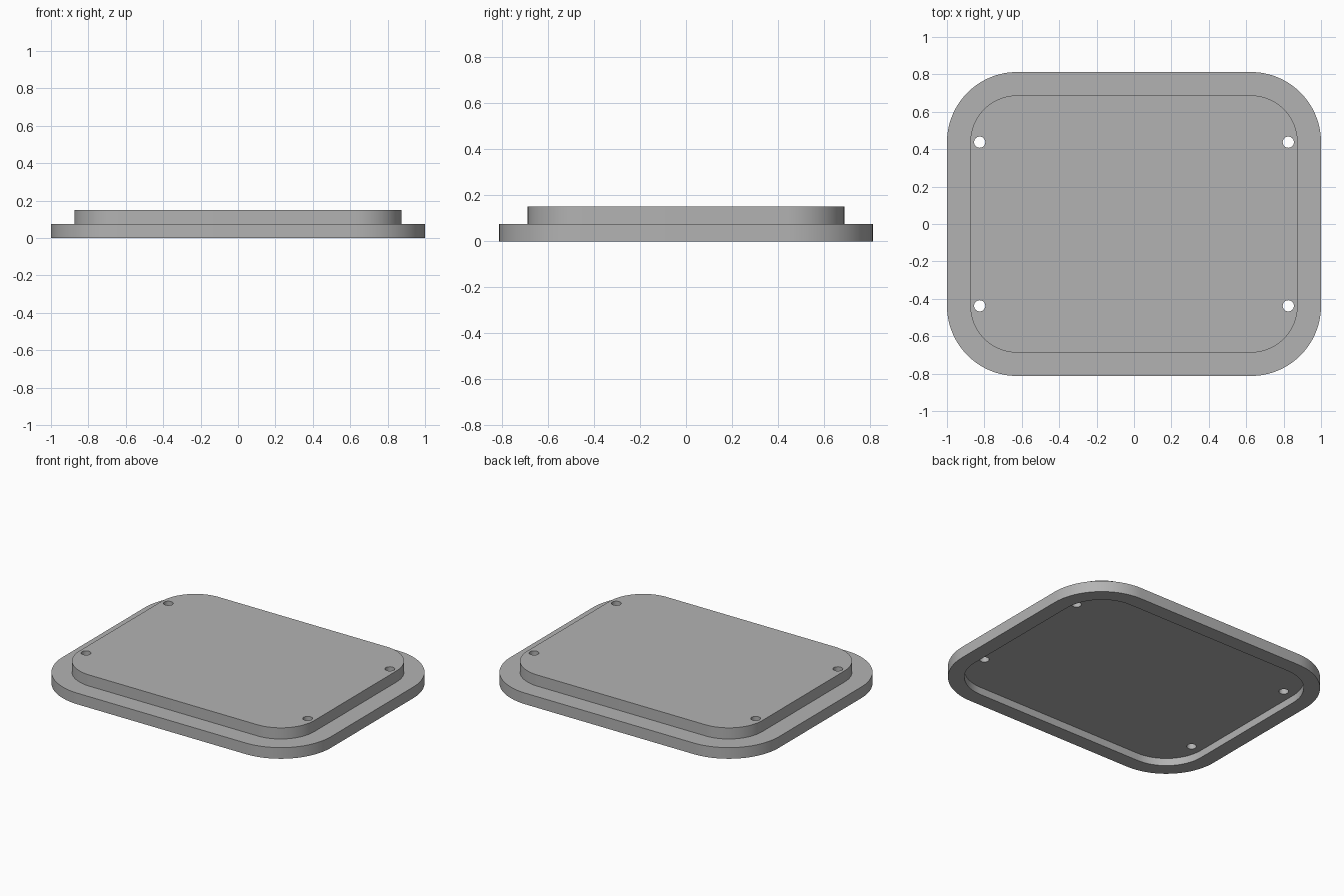
import bpy, bmesh, math

cube = bpy.data.objects.get("Cube")
if cube:
    bpy.data.objects.remove(cube, do_unlink=True)

CX, CY = 0.625, 0.4375   # shared centres of the corner arcs
SEG = 24                 # segments per corner

grey = bpy.data.materials.new("plain grey")
grey.use_nodes = True
colour = (0.45, 0.45, 0.45, 1)
grey.diffuse_color = colour
grey.node_tree.nodes["Principled BSDF"].inputs["Base Color"].default_value = colour


def rounded_loop(bm, radius, z):
    """Ring of vertices around a rounded rectangle."""
    verts = []
    for q, (sx, sy) in enumerate([(1, 1), (-1, 1), (-1, -1), (1, -1)]):
        for i in range(SEG + 1):
            a = math.pi / 2 * (q + i / SEG)
            verts.append(bm.verts.new((sx * CX + radius * math.cos(a),
                                       sy * CY + radius * math.sin(a), z)))
    return verts


def make_object(name, bm):
    bmesh.ops.recalc_face_normals(bm, faces=bm.faces)
    mesh = bpy.data.meshes.new(name)
    bm.to_mesh(mesh)
    bm.free()
    mesh.materials.append(grey)
    obj = bpy.data.objects.new(name, mesh)
    bpy.context.collection.objects.link(obj)
    return obj


# Stepped lid: recess floor, rim underside, flange, raised panel
bm = bmesh.new()
steps = [(0.275, 0.05), (0.275, 0), (0.375, 0),
         (0.375, 0.075), (0.25, 0.075), (0.25, 0.15)]
loops = [rounded_loop(bm, r, z) for r, z in steps]
for low, high in zip(loops, loops[1:]):
    for i in range(len(low)):
        j = (i + 1) % len(low)
        bm.faces.new((low[i], low[j], high[j], high[i]))
bm.faces.new(loops[0])
bm.faces.new(loops[-1])
lid = make_object("stepped_lid", bm)

# Four screw holes through the panel
bm = bmesh.new()
for sx in (-1, 1):
    for sy in (-1, 1):
        made = bmesh.ops.create_cone(bm, cap_ends=True, segments=32,
                                     radius1=0.03, radius2=0.03, depth=0.6)
        bmesh.ops.translate(bm, verts=made["verts"], vec=(sx * 0.825, sy * CY, 0.1))
cutter = make_object("screw_hole_cutter", bm)

cut = lid.modifiers.new("screw holes", "BOOLEAN")
cut.operation = "DIFFERENCE"
cut.solver = "EXACT"
cut.object = cutter
bpy.ops.object.select_all(action="DESELECT")
lid.select_set(True)
bpy.context.view_layer.objects.active = lid
bpy.ops.object.modifier_apply(modifier=cut.name)
bpy.data.objects.remove(cutter, do_unlink=True)
bpy.ops.object.shade_smooth_by_angle(angle=math.radians(30))
